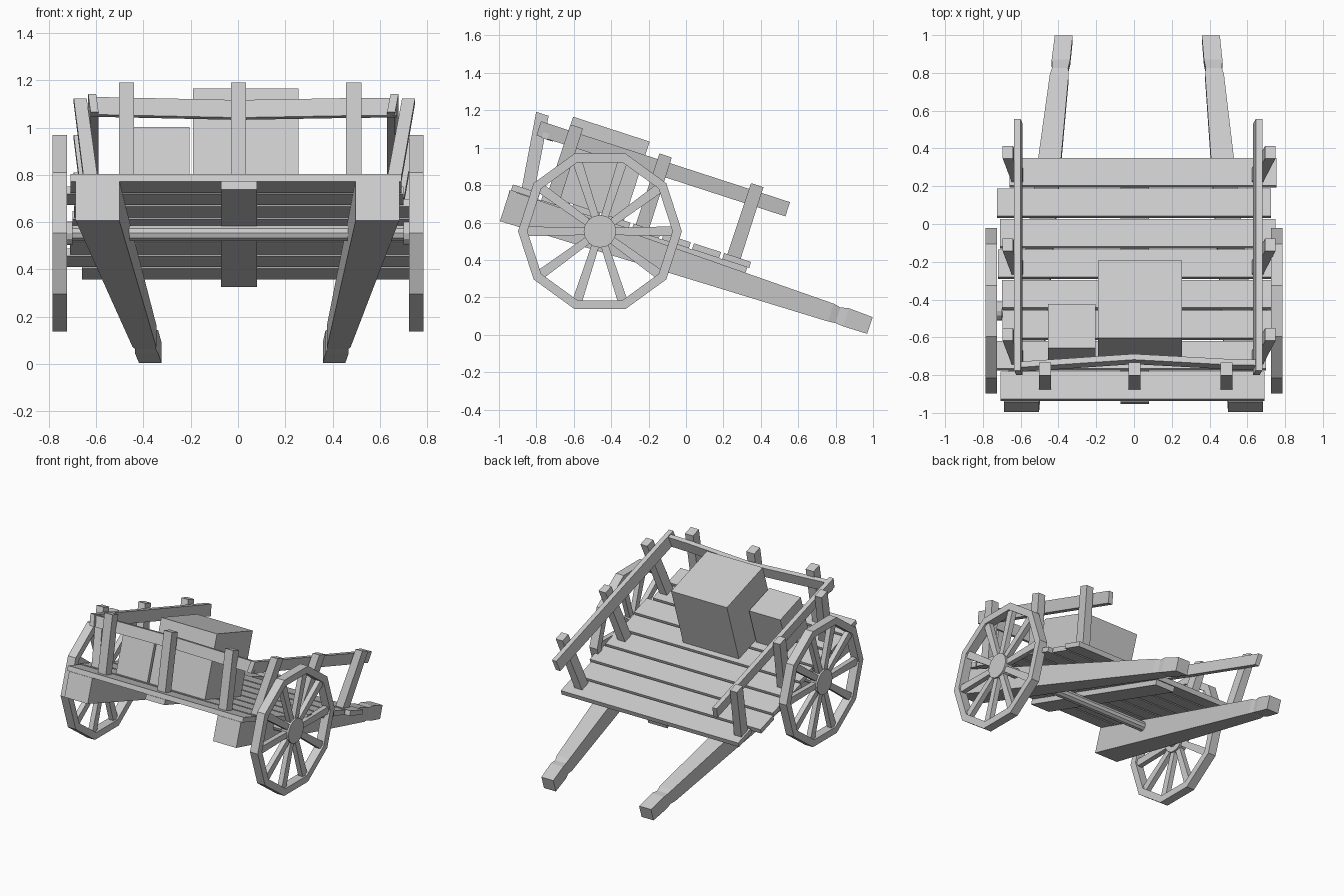
import bpy, bmesh, math
from mathutils import Vector

if "Cube" in bpy.data.objects:
    bpy.data.objects.remove(bpy.data.objects["Cube"])

TILT = math.radians(-18)      # the whole cart rests on its handles
DECK = 0.478                  # deck surface height in the tilted frame


def make(name, rings, closed=False, rot=TILT, loc=(0, 0, 0)):
    """Skin a list of equal-length point rings into one mesh."""
    bm = bmesh.new()
    rows = [[bm.verts.new(Vector(p)) for p in r] for r in rings]
    n = len(rows[0])
    pairs = list(zip(rows, rows[1:])) + ([(rows[-1], rows[0])] if closed else [])
    for a, b in pairs:
        for i in range(n):
            j = (i + 1) % n
            bm.faces.new((a[i], a[j], b[j], b[i]))
    if not closed:
        bm.faces.new(rows[0])
        bm.faces.new(rows[-1])
    bmesh.ops.recalc_face_normals(bm, faces=bm.faces)
    me = bpy.data.meshes.new(name)
    bm.to_mesh(me)
    bm.free()
    ob = bpy.data.objects.new(name, me)
    bpy.context.collection.objects.link(ob)
    ob.rotation_euler = (rot, 0, 0)
    ob.location = loc
    return ob


def rect_xy(x, y, z, w, d):
    return [(x + sx * w / 2, y + sy * d / 2, z) for sx, sy in ((-1, -1), (1, -1), (1, 1), (-1, 1))]


def rect_xz(y, x0, x1, z0, z1):
    return [(x0, y, z0), (x1, y, z0), (x1, y, z1), (x0, y, z1)]


def box(name, x0, x1, y0, y1, z0, z1):
    return make(name, [rect_xz(y0, x0, x1, z0, z1), rect_xz(y1, x0, x1, z0, z1)])


def disc(r, x, n):
    return [(x, r * math.cos(2 * math.pi * i / n), r * math.sin(2 * math.pi * i / n)) for i in range(n)]


# deck planks with uneven ends, back to front
ends = [(-.66, .755), (-.725, .725), (-.71, .75), (-.72, .75),
        (-.70, .725), (-.695, .735), (-.725, .70), (-.708, .692)]
for i, (x0, x1) in enumerate(ends):
    back = .211 - i * .1696
    box(f"deck_plank_{i + 1}", x0, x1, back - .152, back, DECK - .034, DECK)

# tapered, converging shafts with a small grip at the end
for side, xf, xb in (("left", -.595, -.372), ("right", .59, .407)):
    rings = []
    for y, w, z0, z1 in ((-1.134, .185, .27, .444), (.70, .100, .302, .402),
                         (.74, .086, .306, .394), (.785, .098, .302, .404), (.92, .095, .304, .398)):
        x = xf + (xb - xf) * (y + 1.134) / 2.054
        rings.append(rect_xz(y, x - w / 2, x + w / 2, z0, z1))
    make(f"shaft_{side}", rings)

# flat beam under the middle of the deck
box("centre_beam", -.072, .08, -1.135, .2, .408, .444)

# side posts leaning outwards, with a rail along their inner faces
for side, base, top, rail in (("left", -.615, -.668, -.612), ("right", .65, .722, .655)):
    for i, y in enumerate((-.90, -.40, .115)):
        make(f"side_post_{side}_{i + 1}",
             [rect_xy(base, y, DECK - .02, .06, .075), rect_xy(top, y, .878, .055, .07)])
    lean = (top - base) * .1
    make(f"side_rail_{side}",
         [[(rail - .017 - lean, y, .766), (rail + .017 - lean, y, .766),
           (rail + .017 + lean, y, .846), (rail - .017 + lean, y, .846)] for y in (-1.09, .31)])

# front posts and the slightly bowed rail behind them
for i, x in enumerate((-.472, .002, .49)):
    make(f"front_post_{i + 1}",
         [rect_xy(x, -1.04, DECK - .02, .064, .07), rect_xy(x, -1.095, .886, .064, .07)])
make("front_rail", [[(x, y - .016, .762), (x, y + .016, .762), (x, y + .016, .84), (x, y - .016, .84)]
                    for x, y in ((-.625, -1.056), (-.47, -1.045), (0, -1.012), (.49, -1.04), (.67, -1.044))])

# cargo boxes
box("large_box", -.19, .255, -.934, -.504, DECK, .922)
box("small_box", -.455, -.205, -.934, -.69, DECK, .75)

# axle and ten-sided wheels
HUB = (0, -.46, .553)
make("axle", [disc(.035, -.76, 10), disc(.035, .76, 10)], rot=0, loc=HUB)
for side, s in (("left", -1), ("right", 1)):
    at = (s * .755, HUB[1], HUB[2])
    make(f"wheel_rim_{side}", [disc(.438, -.031, 10), disc(.438, .031, 10),
                               disc(.388, .031, 10), disc(.388, -.031, 10)], closed=True, rot=0, loc=at)
    make(f"wheel_hub_{side}", [disc(.087, -.03, 16), disc(.087, .03, 16)], rot=0, loc=at)
    make(f"axle_collar_{side}", [disc(.05, -s * .055, 12), disc(.05, 0, 12)], rot=0, loc=at)
    for i in range(10):
        make(f"wheel_spoke_{side}_{i + 1}",
             [rect_xz(.07, -.018, .018, -.02, .02), rect_xz(.395, -.018, .018, -.026, .026)],
             rot=i * math.pi / 5, loc=at)
